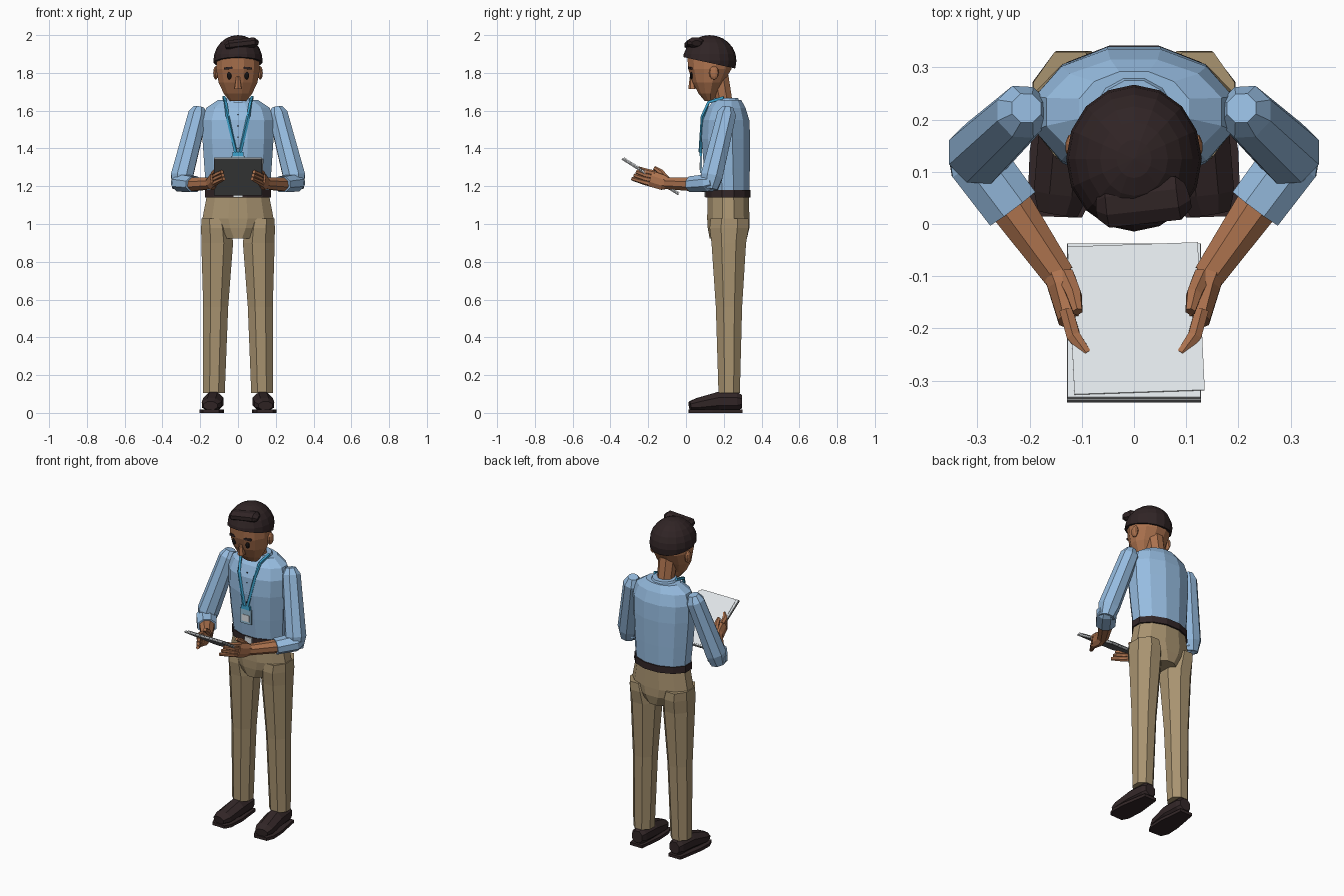
import bpy, bmesh, math
from mathutils import Vector, Matrix

if "Cube" in bpy.data.objects:
    bpy.data.objects.remove(bpy.data.objects["Cube"])


def material(name, *srgb):
    mat = bpy.data.materials.new(name)
    mat.use_nodes = True
    col = [((c / 255 + 0.055) / 1.055) ** 2.4 for c in srgb] + [1]
    mat.diffuse_color = col
    mat.node_tree.nodes["Principled BSDF"].inputs["Base Color"].default_value = col
    return mat


SHIRT = material("shirt blue", 150, 188, 224)
KHAKI = material("trouser khaki", 168, 147, 112)
SKIN = material("skin brown", 172, 114, 78)
HAIR = material("hair dark brown", 48, 36, 37)
LEATHER = material("leather dark brown", 50, 38, 39)
TEAL = material("strap teal", 62, 165, 208)
PAPER = material("paper white", 222, 227, 230)
BOARD = material("board grey", 125, 127, 128)
BLACK = material("eye black", 22, 18, 18)
CARD = material("badge pale blue", 150, 190, 215)


def finish(name, bm, mat):
    bmesh.ops.recalc_face_normals(bm, faces=bm.faces)
    mesh = bpy.data.meshes.new(name)
    bm.to_mesh(mesh)
    bm.free()
    mesh.materials.append(mat)
    obj = bpy.data.objects.new(name, mesh)
    bpy.context.collection.objects.link(obj)
    return obj


def skin_rings(name, rings, mat):
    """Join equal-sized rings of points and cap both ends."""
    bm = bmesh.new()
    rows = [[bm.verts.new(p) for p in ring] for ring in rings]
    n = len(rows[0])
    for a, b in zip(rows, rows[1:]):
        for i in range(n):
            j = (i + 1) % n
            bm.faces.new((a[i], a[j], b[j], b[i]))
    bm.faces.new(rows[0])
    bm.faces.new(rows[-1])
    return finish(name, bm, mat)


def circle(n):
    grow = 1 / math.cos(math.pi / n)
    return [(grow * math.cos(t), grow * math.sin(t))
            for t in ((i + 0.5) * math.tau / n for i in range(n))]


def loft(name, mat, sections, n=12, cx=0):
    """Level rings: height, half width, front y, back y, optional x centre."""
    rings = []
    for z, w, y0, y1, *x in sections:
        mid = x[0] if x else cx
        rings.append([(mid + w * c, (y0 + y1) / 2 + (y1 - y0) / 2 * s, z)
                      for c, s in circle(n)])
    return skin_rings(name, rings, mat)


def tube(name, mat, path, radii, n=8, side=1):
    """Tapered tube along a path; a radius may be (across, upright)."""
    pts = [Vector((x * side, y, z)) for x, y, z in path]
    rings = []
    for i, (p, r) in enumerate(zip(pts, radii)):
        a, b = r if isinstance(r, tuple) else (r, r)
        d = (pts[min(i + 1, len(pts) - 1)] - pts[max(i - 1, 0)]).normalized()
        u = d.cross(Vector((0, 0, 1))).normalized()
        v = u.cross(d)
        rings.append([p + u * a * c + v * b * s for c, s in circle(n)])
    return skin_rings(name, rings, mat)


def box(name, mat, loc, size, rot=Matrix()):
    bm = bmesh.new()
    bmesh.ops.create_cube(bm, size=1, matrix=Matrix.Translation(loc) @ rot @ Matrix.Diagonal((*size, 1)))
    return finish(name, bm, mat)


def ball(name, mat, loc, size, u=10, v=6):
    bm = bmesh.new()
    bmesh.ops.create_uvsphere(bm, u_segments=u, v_segments=v, radius=1,
                              matrix=Matrix.Translation(loc) @ Matrix.Diagonal((*size, 1)))
    return finish(name, bm, mat)


# Torso, collar, belt and hips
loft("shirt", SHIRT, [(1.17, .168, .11, .335), (1.3, .178, .095, .338),
                      (1.45, .188, .082, .34), (1.55, .19, .088, .335),
                      (1.615, .168, .115, .315), (1.657, .105, .15, .292)])
loft("collar", SHIRT, [(1.64, .085, .125, .285), (1.668, .068, .145, .275)])
loft("belt", LEATHER, [(1.14, .176, .104, .342), (1.18, .174, .104, .342)])
loft("hips", KHAKI, [(1.145, .166, .115, .332), (1.03, .188, .112, .336),
                     (.98, .155, .115, .336), (.923, .08, .125, .322)])
box("buckle", PAPER, (0, .103, 1.16), (.05, .012, .034))
for k in range(4):
    ball("shirt_button", BLACK, (0, .089 - .002 * k, 1.58 - .06 * k), (.004, .004, .004), 6, 4)

# Neck and head
tube("neck", SKIN, [(0, .205, 1.62), (0, .175, 1.78)], [.045, .05])
loft("face", SKIN, [(1.65, .043, .10, .15), (1.69, .075, .067, .165),
                    (1.75, .103, .035, .2), (1.82, .116, .012, .24),
                    (1.9, .112, .006, .25)])
tube("nose", SKIN, [(0, .03, 1.78), (0, .034, 1.715)], [.009, .019], 6)

# Hair cap cut along a sloping hairline
bm = bmesh.new()
bmesh.ops.create_uvsphere(bm, u_segments=16, v_segments=12, radius=1,
                          matrix=Matrix.Translation((0, .125, 1.865)) @ Matrix.Diagonal((.13, .142, .135, 1)))
bmesh.ops.bisect_plane(bm, geom=bm.verts[:] + bm.edges[:] + bm.faces[:], plane_co=(0, .125, 1.853),
                       plane_no=(0, .22, 1), clear_inner=True)
bmesh.ops.holes_fill(bm, edges=[e for e in bm.edges if e.is_boundary])
finish("hair", bm, HAIR)
tube("hair_tuft", HAIR, [(-.068, .035, 1.94), (-.05, .035, 1.946), (.085, .05, 1.962), (.102, .055, 1.957)],
     [(.025, .014), (.042, .026), (.042, .026), (.025, .014)])

for side, label in ((1, "left"), (-1, "right")):
    def name(part):
        return label + "_" + part

    # Facial features
    ball(name("ear"), SKIN, (side * .118, .148, 1.8), (.014, .026, .036))
    ball(name("eye"), BLACK, (side * .046, .028, 1.785), (.013, .008, .02))
    box(name("eyebrow"), HAIR, (side * .05, .023, 1.825), (.045, .014, .012),
        Matrix.Rotation(side * .3, 4, "Z") @ Matrix.Rotation(side * .1, 4, "Y"))

    # Trouser leg
    loft(name("leg"), KHAKI, [(1.03, .07, .13, .33, side * .123), (.98, .08, .125, .332, side * .115),
                              (.9, .084, .135, .318, side * .11), (.56, .066, .158, .297, side * .118),
                              (.105, .057, .172, .285, side * .127)], 8)

    # Shoe upper and sole
    tube(name("shoe"), LEATHER, [(.127, .296, .06), (.128, .27, .06), (.13, .17, .06), (.14, .06, .043), (.146, .02, .038)],
         [(.034, .035), (.045, .05), (.053, .05), (.052, .035), (.038, .022)], 8, side)
    outline = [(.1, .012), (.185, .015), (.203, .06), (.2, .14), (.172, .3), (.09, .3), (.074, .15), (.08, .05)]
    skin_rings(name("sole"), [[(side * x, y, z) for x, y in outline] for z in (0, .018)], LEATHER)

    # Sleeve and bare forearm
    tube(name("upper_sleeve"), SHIRT, [(.206, .222, 1.618), (.213, .215, 1.58), (.298, .135, 1.25), (.306, .125, 1.185)],
         [.028, .05, .058, .042], 8, side)
    tube(name("lower_sleeve"), SHIRT, [(.325, .15, 1.222), (.304, .125, 1.218), (.233, .03, 1.21)],
         [(.038, .032), (.056, .046), (.054, .042)], 8, side)
    tube(name("forearm"), SKIN, [(.24, .04, 1.21), (.143, -.1, 1.215)], [(.042, .036), (.03, .03)], 8, side)

    # Hand with four fingers and a thumb
    tube(name("palm"), SKIN, [(.148, -.09, 1.215), (.138, -.12, 1.22), (.125, -.185, 1.24)],
         [(.027, .028), (.027, .04), (.02, .042)], 8, side)
    for k in range(4):
        tube(name("finger"), SKIN,
             [(.13, -.165, 1.208 + .02 * k), (.116, -.215, 1.22 + .02 * k), (.075 + .005 * k, -.285 + .012 * k, 1.24 + .018 * k)],
             [.013, .013, .009], 6, side)
    tube(name("thumb"), SKIN, [(.13, -.1, 1.235), (.115, -.135, 1.275), (.108, -.168, 1.298)], [.016, .014, .009], 6, side)

    # Lanyard strap
    tube(name("lanyard_strap"), TEAL, [(.075, .2, 1.67), (.066, .12, 1.645), (.055, .088, 1.57), (.012, .075, 1.38)],
         [.007] * 4, 4, side)

# Lanyard clip and badge
box("lanyard_clip", TEAL, (0, .078, 1.37), (.06, .014, .022))
box("badge", CARD, (0, .08, 1.315), (.075, .01, .09))
box("badge_label", PAPER, (0, .074, 1.305), (.05, .004, .04))

# Tilted clipboard with a slightly turned sheet
tilt = Matrix.Rotation(math.radians(-32.3), 4, "X")
box("clipboard", BOARD, (0, -.19, 1.25), (.256, .355, .008), tilt)
box("sheet", PAPER, Vector((0, -.19, 1.25)) + tilt @ Vector((0, 0, .007)), (.254, .348, .005), tilt)
box("turned_sheet", PAPER, Vector((.004, -.187, 1.25)) + tilt @ Vector((0, 0, .011)), (.25, .335, .002),
    tilt @ Matrix.Rotation(.04, 4, "Z"))
